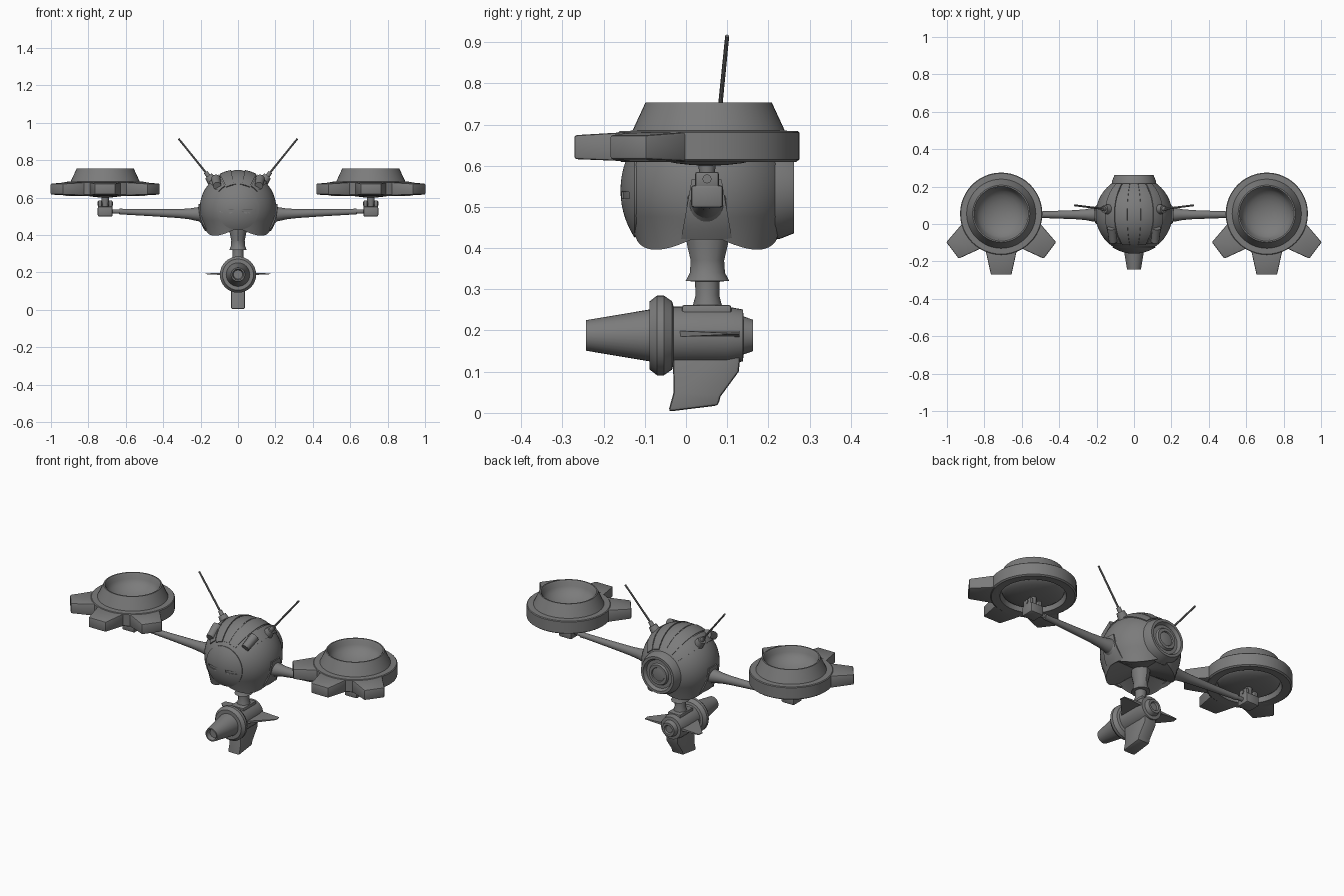
import bpy, bmesh, math
from math import sin, cos, pi, radians
from mathutils import Vector, Matrix

if "Cube" in bpy.data.objects:
    bpy.data.objects.remove(bpy.data.objects["Cube"])

grey = bpy.data.materials.new("matte_grey")
grey.diffuse_color = (0.2, 0.2, 0.2, 1)
grey.use_nodes = True
grey.node_tree.nodes["Principled BSDF"].inputs["Base Color"].default_value = grey.diffuse_color
HEAD = Vector((0, 0.05, 0.54))
R = 0.205


def finish(name, bm, bevel=0, angle=32):
    bmesh.ops.remove_doubles(bm, verts=bm.verts, dist=1e-5)
    bmesh.ops.recalc_face_normals(bm, faces=bm.faces)
    me = bpy.data.meshes.new(name)
    bm.to_mesh(me)
    bm.free()
    me.materials.append(grey)
    ob = bpy.data.objects.new(name, me)
    bpy.context.collection.objects.link(ob)
    bpy.ops.object.select_all(action='DESELECT')
    ob.select_set(True)
    bpy.context.view_layer.objects.active = ob
    if bevel:
        m = ob.modifiers.new("bevel", 'BEVEL')
        m.width, m.segments = bevel, 2
        bpy.ops.object.modifier_apply(modifier=m.name)
    bpy.ops.object.shade_smooth_by_angle(angle=radians(angle))
    return ob


def lathe(name, prof, loc=(0, 0, 0), axis=(0, 0, 1), segs=32, scale=(1, 1), edit=None):
    """Revolve (radius, height) points about an axis."""
    bm = bmesh.new()
    rings = [[bm.verts.new((r * scale[0] * cos(2 * pi * i / segs), r * scale[1] * sin(2 * pi * i / segs), h))
              for i in range(segs)] for r, h in prof]
    for a, b in zip(rings, rings[1:]):
        for i in range(segs):
            j = (i + 1) % segs
            bm.faces.new((a[i], a[j], b[j], b[i]))
    if edit:
        edit(rings)
    q = Vector(axis).to_track_quat('Z', 'Y').to_matrix().to_4x4()
    bm.transform(Matrix.Translation(loc) @ q)
    return finish(name, bm)


def rod(name, a, b, r1, r2, segs=12):
    a, b = Vector(a), Vector(b)
    return lathe(name, [(0, 0), (r1, 0), (r2, (b - a).length), (0, (b - a).length)], a, b - a, segs)


def loft(name, bottom, top, bevel=0):
    """Solid between two matching polygons."""
    bm = bmesh.new()
    a, b = [[bm.verts.new(p) for p in ring] for ring in (bottom, top)]
    bm.faces.new(a)
    bm.faces.new(b)
    n = len(a)
    for i in range(n):
        bm.faces.new((a[i], a[(i + 1) % n], b[(i + 1) % n], b[i]))
    return finish(name, bm, bevel)


def box(name, lo, hi, bevel=0):
    ring = [(lo[0], lo[1]), (hi[0], lo[1]), (hi[0], hi[1]), (lo[0], hi[1])]
    return loft(name, [(x, y, lo[2]) for x, y in ring], [(x, y, hi[2]) for x, y in ring], bevel)


def shell_patch(name, f, nu, nv, out, depth=0.02):
    """Curved plate on the head: f(u, v) gives a direction from the head centre."""
    bm = bmesh.new()
    layers = [[[bm.verts.new(HEAD + f(i / nu, j / nv).normalized() * r) for j in range(nv + 1)]
               for i in range(nu + 1)] for r in (out, out - depth)]
    for g in layers:
        for i in range(nu):
            for j in range(nv):
                bm.faces.new((g[i][j], g[i + 1][j], g[i + 1][j + 1], g[i][j + 1]))
    edge = ([(i, 0) for i in range(nu)] + [(nu, j) for j in range(nv)]
            + [(i, nv) for i in range(nu, 0, -1)] + [(0, j) for j in range(nv, 0, -1)])
    o, n = layers
    for (a, b), (c, d) in zip(edge, edge[1:] + edge[:1]):
        bm.faces.new((o[a][b], o[c][d], n[c][d], n[a][b]))
    return finish(name, bm)


# Head: ball with an open underside whose rim drops into four pointed flaps
def flaps(rings):
    for ring in rings[-3:-1]:
        for i, v in enumerate(ring):
            v.co.z -= 0.042 * abs(sin(4 * pi * i / 48)) - 0.008


ball = [(R * sin(radians(t)), R * cos(radians(t))) for t in range(0, 118, 6)]
lathe("head", ball + [(0.174, -0.11), (0.162, -0.105), (0.045, -0.10)], HEAD, segs=48, edit=flaps)

# Face plate with two narrow eye slots
cap = [(0.209 * sin(radians(t)), 0.209 * cos(radians(t))) for t in (0, 5, 10, 15, 20, 25, 30, 33)]
face = lathe("face_plate", cap + [(0.112, 0.165), (0, 0.165)], HEAD, (0, -1, 0), 48)
for s in (-1, 1):
    x = sorted((s * 0.03, s * 0.09))
    slot = box("eye_cutter", (x[0], -0.3, 0.521), (x[1], -0.128, 0.536))
    slot.hide_render = True
    m = face.modifiers.new("eye", 'BOOLEAN')
    m.operation, m.object, m.solver = 'DIFFERENCE', slot, 'EXACT'
    bpy.context.view_layer.objects.active = face
    bpy.ops.object.modifier_apply(modifier=m.name)
    bpy.data.objects.remove(slot)

# Rear port of concentric rings
lathe("rear_port", [(0.122, 0.15), (0.117, 0.18), (0.104, 0.212), (0.09, 0.212), (0.08, 0.194), (0.062, 0.194),
                    (0.056, 0.207), (0.04, 0.207), (0.032, 0.19), (0, 0.19)], HEAD, (0, 1, 0), 40)

# Crown plates running from the brow to the back
for k, (a, b, start) in enumerate([(-8, 8, 40), (10, 28, 39), (-28, -10, 39), (30, 48, 42), (-48, -30, 42)]):
    def strip(u, v, a=a, b=b, start=start):
        p, t = radians(start + (142 - start) * u), radians(a + (b - a) * v)
        return Vector((sin(p) * sin(t), -cos(p), sin(p) * cos(t)))
    shell_patch("crown_plate", strip, 16, 4, 0.2105 if k else 0.207)

# Neck
lathe("neck_upper", [(0.05, 0.44), (0.048, 0.41), (0.039, 0.37), (0.041, 0.34), (0.051, 0.32), (0, 0.318)],
      (0, 0.052, 0), segs=12, scale=(0.92, 1.04))
lathe("neck_lower", [(0, 0.325), (0.03, 0.32), (0.029, 0.285), (0.038, 0.25), (0, 0.24)], (0, 0.052, 0), segs=12)

# Pod under the neck: nozzle, collar, barrel and tail
lathe("pod", [(0, -0.22), (0.024, -0.22), (0.03, -0.243), (0.037, -0.243), (0.063, -0.088), (0.083, -0.088),
              (0.097, -0.07), (0.097, -0.054), (0.083, -0.034), (0.07, -0.03), (0.07, 0.1), (0.063, 0.138),
              (0.046, 0.14), (0.038, 0.163), (0.025, 0.163), (0.02, 0.155), (0, 0.155)], (0, 0, 0.188), (0, 1, 0))
keel = [(-0.033, 0.19), (-0.03, 0.05), (-0.043, 0.003), (0.078, 0.018), (0.084, 0.04), (0.128, 0.1), (0.138, 0.19)]
loft("pod_keel", [(-0.037, y, z) for y, z in keel], [(0.037, y, z) for y, z in keel], 0.008)
box("pod_saddle", (-0.04, -0.01, 0.23), (0.04, 0.11, 0.262), 0.006)

for s in (-1, 1):
    # Pod fin
    fin = [(0.05, -0.035), (0.175, 0.10), (0.172, 0.13), (0.05, 0.13)]
    loft("pod_fin", [(s * x, y, 0.184 + 0.05 * (x - 0.05)) for x, y in fin],
         [(s * x, y, 0.2 - 0.05 * (x - 0.05)) for x, y in fin])

    # Brow lamp and antenna
    rod("brow_lamp", (s * 0.112, -0.095, 0.662), (s * 0.118, -0.02, 0.7), 0.022, 0.026)
    rod("antenna_base", (s * 0.115, 0.076, 0.66), (s * 0.158, 0.08, 0.715), 0.034, 0.022)
    rod("antenna_socket", (s * 0.155, 0.08, 0.711), (s * 0.173, 0.082, 0.735), 0.013, 0.011)
    rod("antenna", (s * 0.165, 0.081, 0.725), (s * 0.318, 0.1, 0.915), 0.0055, 0.005, 8)

    # Side flap below the shoulder
    def flap(u, v, s=s):
        z = -0.115 + 0.14 * u
        y = (2 * v - 1) * (0.06 - 0.025 * u)
        return Vector((s * math.sqrt(R * R - y * y - z * z), y, z))
    shell_patch("side_flap", flap, 6, 4, 0.2125)

    # Shoulder cup and tapered arm
    lathe("shoulder", [(0.055, 0), (0.052, 0.018), (0.04, 0.03), (0.036, 0.036), (0, 0.036)],
          (s * 0.176, 0.05, 0.512), (s, 0, 0), 24)
    lathe("arm", [(0, 0), (0.038, 0), (0.036, 0.015), (0.029, 0.05), (0.024, 0.11), (0.019, 0.25), (0.015, 0.4),
                  (0.016, 0.41), (0.016, 0.425), (0.011, 0.427), (0.011, 0.48)],
          (s * 0.208, 0.05, 0.511), (s * 0.47, 0, 0.015), 20)

    # Rotor joint: block, fork and ball
    cx = s * 0.71
    box("joint_block", (cx - 0.04, 0.012, 0.498), (cx + 0.04, 0.09, 0.553), 0.008)
    for e in (-1, 1):
        box("joint_fork", (cx + e * 0.028 - 0.01, 0.022, 0.545), (cx + e * 0.028 + 0.01, 0.08, 0.585), 0.006)
    rod("joint_pin", (cx - 0.042, 0.051, 0.568), (cx + 0.042, 0.051, 0.568), 0.011, 0.011)
    rod("joint_post", (cx, 0.051, 0.545), (cx, 0.051, 0.615), 0.016, 0.022)

    # Rotor housing: domed underside, rim, raised collar and bowl
    under = [(0.16 * sin(radians(t)), 0.645 - 0.045 * cos(radians(t))) for t in range(0, 91, 15)]
    bowl = [(0.14 * cos(radians(t)), 0.745 - 0.085 * sin(radians(t))) for t in range(0, 91, 15)]
    lathe("rotor_housing", under + [(0.168, 0.612), (0.212, 0.609), (0.22, 0.615), (0.22, 0.68), (0.216, 0.684),
                                    (0.185, 0.685), (0.153, 0.754), (0.146, 0.754)] + bowl,
          (cx, 0.055, 0), segs=48)

    # Three lugs around the front of the housing
    for ang in (-90, -37, -143):
        c, d = cos(radians(ang)), sin(radians(ang))

        def ring(r, w, lo, hi):
            return [(cx + c * r - d * y, 0.055 + d * r + c * y, z)
                    for y, z in ((-w, lo), (w, lo), (w, hi), (-w, hi))]
        loft("rotor_lug", ring(0.175, 0.088, 0.61, 0.683), ring(0.326, 0.055, 0.616, 0.674), 0.006)
